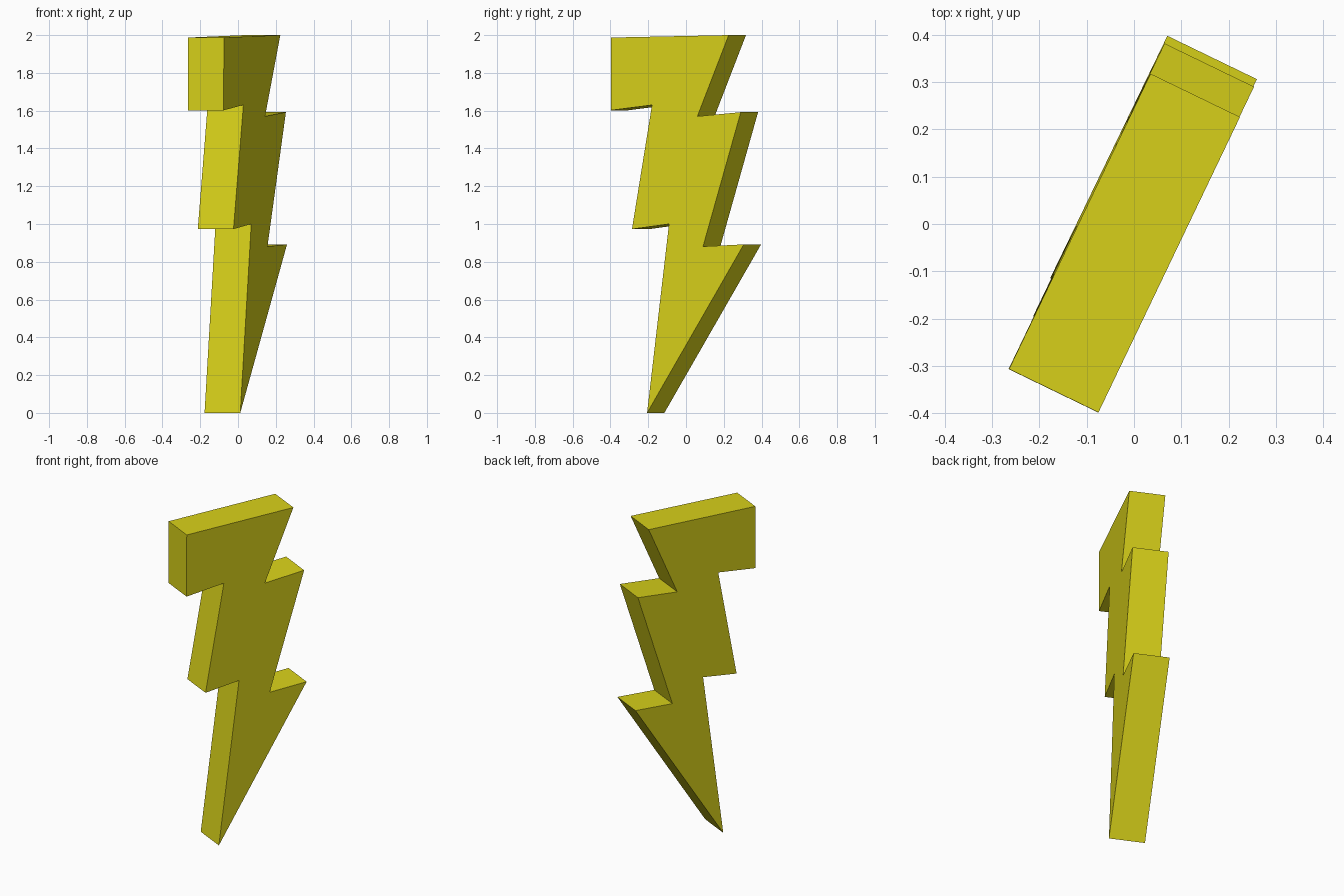
import bpy, bmesh
from mathutils import Vector

if "Cube" in bpy.data.objects:
    bpy.data.objects.remove(bpy.data.objects["Cube"])

# bolt outline on the right-hand face: (y, z)
outline = [(-0.398, 1.987), (-0.398, 1.602), (-0.18, 1.63), (-0.286, 0.973),
           (-0.09, 1.0), (-0.206, 0.0), (0.306, 0.892), (0.09, 0.881),
           (0.29, 1.592), (0.06, 1.57), (0.226, 2.0)]
thickness = Vector((-0.189, 0.0915, 0))


def face_point(y, z):
    # the plate is turned about z and leans very slightly
    return (-0.075 + (y + 0.398) * 0.479 - 0.0025 * (2 - z), y, z)


# lightning bolt plate: outline face extruded through its thickness
bm = bmesh.new()
face = bm.faces.new([bm.verts.new(face_point(y, z)) for y, z in outline])
ext = bmesh.ops.extrude_face_region(bm, geom=[face], use_keep_orig=True)
bmesh.ops.translate(bm, vec=thickness,
                    verts=[g for g in ext["geom"] if isinstance(g, bmesh.types.BMVert)])
bmesh.ops.recalc_face_normals(bm, faces=bm.faces)
mesh = bpy.data.meshes.new("lightning_bolt")
bm.to_mesh(mesh)
bm.free()
bolt = bpy.data.objects.new("lightning_bolt", mesh)
bpy.context.collection.objects.link(bolt)

# yellow
mat = bpy.data.materials.new("yellow")
mat.diffuse_color = (0.69, 0.64, 0.01, 1)
mat.use_nodes = True
mat.node_tree.nodes["Principled BSDF"].inputs["Base Color"].default_value = mat.diffuse_color
mesh.materials.append(mat)
